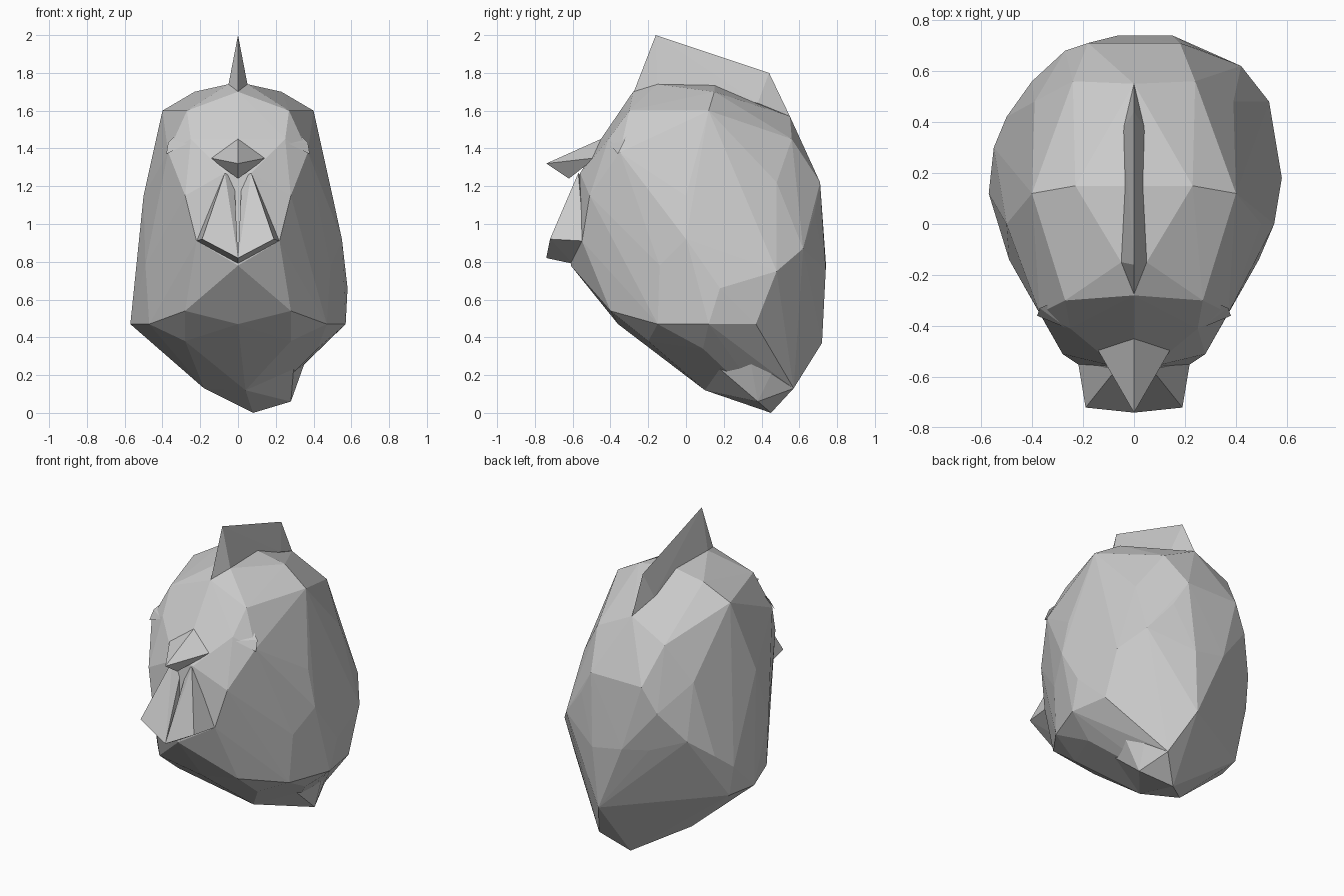
import bpy
import bmesh

cube = bpy.data.objects.get("Cube")
if cube:
    bpy.data.objects.remove(cube, do_unlink=True)

# Single flat colour
grey = bpy.data.materials.new("stone grey")
grey.use_nodes = True
tone = (0.6, 0.6, 0.6, 1)
grey.diffuse_color = tone
for node in grey.node_tree.nodes:
    if node.type == "BSDF_PRINCIPLED":
        node.inputs["Base Color"].default_value = tone


def mirrored(points):
    """Return the points together with their copies across the centre plane."""
    return points + [(-x, y, z) for x, y, z in points if x]


def faceted_part(name, points):
    """Wrap a flat-shaded faceted shell around a handful of corner points."""
    bm = bmesh.new()
    for point in points:
        bm.verts.new(point)
    result = bmesh.ops.convex_hull(bm, input=bm.verts[:])
    spare = {item for item in result["geom_interior"] + result["geom_unused"]
             if isinstance(item, bmesh.types.BMVert)}
    bmesh.ops.delete(bm, geom=list(spare), context="VERTS")
    bmesh.ops.recalc_face_normals(bm, faces=bm.faces[:])
    mesh = bpy.data.meshes.new(name)
    bm.to_mesh(mesh)
    bm.free()
    mesh.materials.append(grey)
    part = bpy.data.objects.new(name, mesh)
    bpy.context.collection.objects.link(part)
    return part


# Head shell: half sections (x, y) keyed by height
sections = {
    0.38: [(0.28, -0.2)],
    0.47: [(0, -0.36), (0.47, -0.15), (0.57, 0.12)],
    0.54: [(0.28, -0.4)],
    0.78: [(0, -0.61), (0.49, -0.14)],
    0.91: [(0.22, -0.55)],
    1.06: [(0.27, 0.68)],
    1.15: [(0.28, -0.51), (0.5, 0)],
    1.22: [(0.39, 0.48), (0.18, 0.71)],
    1.27: [(0.07, -0.56)],
    1.38: [(0.37, -0.35)],
    1.45: [(0, -0.45), (0.25, -0.41), (0.24, 0.56)],
    1.57: [(0, 0.55)],
    1.6: [(0.4, 0.12), (0.27, -0.3)],
    1.7: [(0, -0.28), (0.23, 0.15)],
    1.74: [(0.05, -0.15), (0, 0.15)],
}
shell = [(x, y, z) for z, outline in sections.items() for x, y in outline]
# The left flank is fuller than the right, and the underside leans to it
left_flank = [(0.58, 0.18, 0.66), (0.53, 0.48, 0.75), (0.42, 0.62, 0.87),
              (0.55, 0, 0.92), (0.53, 0.37, 0.47), (0.33, 0.56, 0.43),
              (0.15, 0.74, 0.76), (0.12, 0.72, 0.37)]
right_flank = [(-0.55, 0.3, 0.65), (-0.5, 0.42, 0.75), (-0.4, 0.56, 0.87),
               (-0.52, 0.3, 0.46), (-0.2, 0.66, 0.8), (-0.06, 0.74, 0.8)]
underside = [(0.08, 0.45, 0), (0.04, 0.1, 0.12), (-0.18, 0.2, 0.13),
             (0.22, 0.57, 0.13), (0.42, 0.09, 0.34), (0.4, 0.33, 0.34)]
faceted_part("head", mirrored(shell) + left_flank + right_flank + underside)

# Angular foot tucked below the left flank
faceted_part("lower_corner", [(0.28, 0.38, 0.06), (0.08, 0.45, 0), (0.04, 0.1, 0.12),
                              (0.22, 0.57, 0.13), (0.33, 0.56, 0.43),
                              (0.38, 0.33, 0.34), (0.3, 0.1, 0.3)])

# Crest fin along the crown
faceted_part("crest", [(0, -0.28, 1.69), (0, -0.16, 2), (0, 0.44, 1.8),
                       (0, 0.55, 1.57)]
             + mirrored([(0.05, -0.15, 1.74), (0.04, 0.38, 1.64)]))

# Beak
faceted_part("beak", [(0, -0.74, 1.32), (0, -0.45, 1.45), (0, -0.62, 1.24)]
             + mirrored([(0.15, -0.48, 1.35)]))

# Paired wattles below the beak and small spurs beside the eyes
wattle = [(0.07, -0.57, 1.27), (0.02, -0.54, 1.24), (0.22, -0.54, 0.91),
          (0.19, -0.72, 0.92), (0, -0.74, 0.82), (0, -0.6, 0.79)]
spur = [(0.26, -0.41, 1.43), (0.37, -0.33, 1.43), (0.38, -0.36, 1.37),
        (0.3, -0.3, 1.5)]
for side, label in ((1, "left"), (-1, "right")):
    for name, corners in (("wattle", wattle), ("eye_spur", spur)):
        faceted_part(f"{label}_{name}", [(side * x, y, z) for x, y, z in corners])
